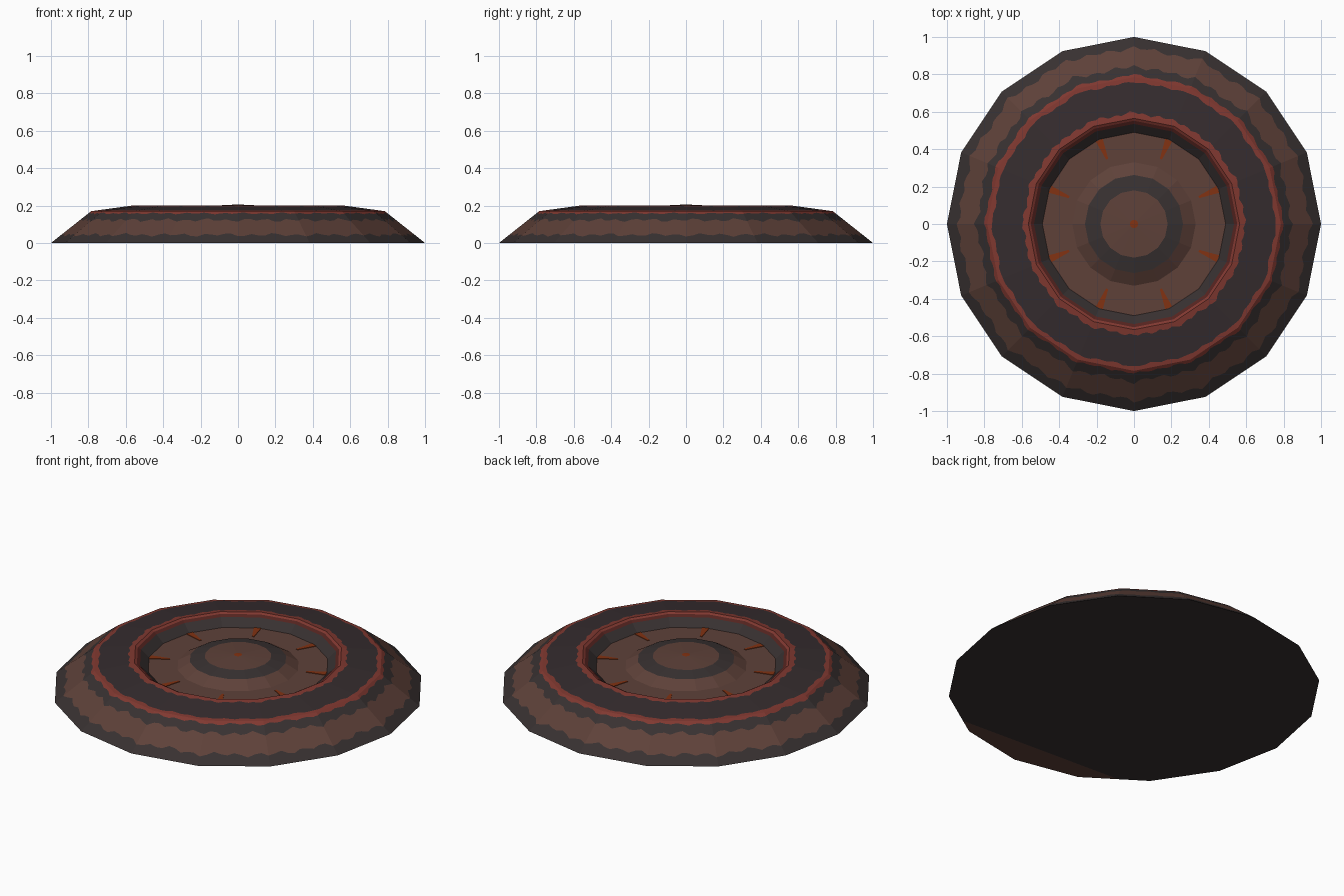
import bpy, bmesh, math
from mathutils import Vector

if "Cube" in bpy.data.objects:
    bpy.data.objects.remove(bpy.data.objects["Cube"])

SIDES = 16
SUB = 10                      # angular steps per side, for the scalloped bands


def lin(c):
    c /= 255
    return c / 12.92 if c <= 0.04045 else ((c + 0.055) / 1.055) ** 2.4


def material(name, r, g, b):
    m = bpy.data.materials.new(name)
    m.diffuse_color = (lin(r), lin(g), lin(b), 1)
    m.use_nodes = True
    m.node_tree.nodes["Principled BSDF"].inputs["Base Color"].default_value = m.diffuse_color
    return m


MATS = [material("warm brown", 94, 65, 57),
        material("charcoal", 56, 49, 49),
        material("plum charcoal", 53, 44, 46),
        material("brick red", 128, 56, 48),
        material("dark red", 84, 35, 31),
        material("burnt orange", 130, 50, 18)]
BROWN, CHAR, PLUM, RED, DARK, ORANGE = range(6)


def finish(name, bm):
    bmesh.ops.recalc_face_normals(bm, faces=bm.faces[:])
    me = bpy.data.meshes.new(name)
    bm.to_mesh(me)
    bm.free()
    for m in MATS:
        me.materials.append(m)
    ob = bpy.data.objects.new(name, me)
    bpy.context.collection.objects.link(ob)
    return ob


# cross-section: (radius at the corners, height)
PROFILE = [(0, .206), (.18, .197), (.262, .18), (.33, .14), (.49, .14),
           (.535, .182), (.565, .2), (.785, .17), (1, 0)]


def height(r):
    for (r0, z0), (r1, z1) in zip(PROFILE, PROFILE[1:]):
        if r <= r1:
            return z0 + (z1 - z0) * (r - r0) / (r1 - r0)
    return 0.0


def on_polygon(r, a):
    """Point on the 16-sided outline whose corner radius is r."""
    step = 2 * math.pi / SIDES
    k = math.cos(step / 2) / math.cos(a % step - step / 2)
    return Vector((r * k * math.cos(a), r * k * math.sin(a), height(r)))


# rings from outside in: (radius, scallop depth, colour of the band inside it)
RINGS = [(1, 0, CHAR), (.945, .011, BROWN), (.845, .011, CHAR), (.80, .006, RED),
         (.785, 0, RED), (.762, .006, PLUM), (.597, .008, RED), (.565, 0, RED),
         (.552, 0, DARK), (.535, 0, CHAR), (.49, 0, BROWN), (.33, 0, BROWN),
         (.262, 0, CHAR), (.18, 0, BROWN), (.022, 0, ORANGE)]

# dish: banded top shell
bm = bmesh.new()
N = SIDES * SUB
loops = []
for i, (r, amp, mat) in enumerate(RINGS):
    ring = []
    for j in range(N):
        a = 2 * math.pi * j / N
        wave = amp * (math.sin(48 * a + i) * 0.8 + 0.4 * math.sin(21 * a + 2 * i))
        ring.append(bm.verts.new(on_polygon(r + wave, a)))
    loops.append(ring)
for (r, amp, mat), outer, inner in zip(RINGS, loops, loops[1:]):
    for j in range(N):
        k = (j + 1) % N
        f = bm.faces.new((outer[j], outer[k], inner[k], inner[j]))
        f.material_index = mat
tip = bm.verts.new((0, 0, height(0)))
for j in range(N):
    f = bm.faces.new((loops[-1][j], loops[-1][(j + 1) % N], tip))
    f.material_index = ORANGE
finish("dish_top", bm)

# underside with its brown corner
bm = bmesh.new()
f = bm.faces.new([bm.verts.new(on_polygon(1, -2 * math.pi * j / SIDES)) for j in range(SIDES)])
a, b = Vector((.51, -.86, 0)), Vector((-.62, -.80, 0))
normal = Vector((b.y - a.y, a.x - b.x, 0)).normalized()
if normal.dot(-a) > 0:
    normal = -normal
bmesh.ops.bisect_plane(bm, geom=bm.verts[:] + bm.edges[:] + bm.faces[:],
                       plane_co=a, plane_no=normal)
for f in bm.faces:
    f.material_index = BROWN if (f.calc_center_median() - a).dot(normal) > 0 else CHAR
bm.normal_update()
for f in bm.faces:
    if f.normal.z > 0:
        f.normal_flip()
me = bpy.data.meshes.new("underside")
bm.to_mesh(me)
bm.free()
for m in MATS:
    me.materials.append(m)
bpy.context.collection.objects.link(bpy.data.objects.new("underside", me))

# orange wedge marks on the floor of the well
bm = bmesh.new()
for k in range(8):
    ang = math.radians(22.5 + 45 * k)
    d, s = Vector((math.cos(ang), math.sin(ang), 0)), Vector((-math.sin(ang), math.cos(ang), 0))
    pts = [d * .375 - s * .006, d * .485 - s * .02, d * .485 + s * .02, d * .375 + s * .006]
    low = [bm.verts.new(p + Vector((0, 0, .139))) for p in pts]
    top = [bm.verts.new(p + Vector((0, 0, .143))) for p in pts]
    bm.faces.new(top)
    bm.faces.new(low[::-1])
    for j in range(4):
        n = (j + 1) % 4
        bm.faces.new((low[j], low[n], top[n], top[j]))
for f in bm.faces:
    f.material_index = ORANGE
finish("floor_marks", bm)
